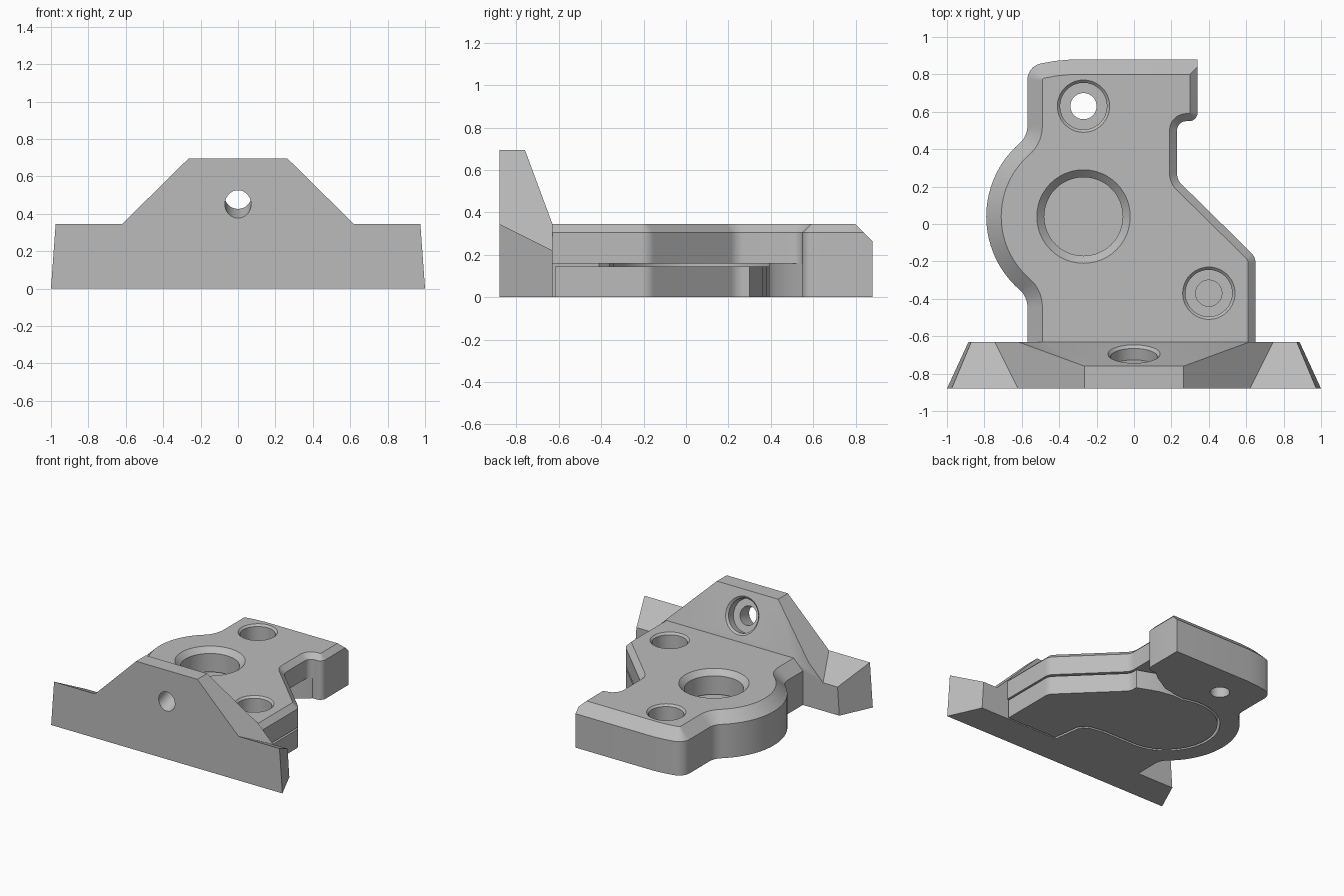
import bpy, bmesh, math
from mathutils import Vector

if "Cube" in bpy.data.objects:
    bpy.data.objects.remove(bpy.data.objects["Cube"])

grey = bpy.data.materials.new("plain_grey")
grey.diffuse_color = (0.5, 0.5, 0.5, 1)
grey.use_nodes = True
grey.node_tree.nodes["Principled BSDF"].inputs["Base Color"].default_value = grey.diffuse_color


def finish(bm, name):
    bmesh.ops.recalc_face_normals(bm, faces=bm.faces)
    me = bpy.data.meshes.new(name)
    bm.to_mesh(me)
    bm.free()
    me.materials.append(grey)
    ob = bpy.data.objects.new(name, me)
    bpy.context.collection.objects.link(ob)
    return ob


def hull(name, half):
    """Convex block from points, mirrored in x."""
    bm = bmesh.new()
    for x, y, z in half:
        bm.verts.new((x, y, z))
        bm.verts.new((-x, y, z))
    bmesh.ops.convex_hull(bm, input=bm.verts)
    bmesh.ops.dissolve_limit(bm, angle_limit=0.01, verts=bm.verts, edges=bm.edges)
    return finish(bm, name)


def loft(name, rings):
    """Closed solid through matching rings of points."""
    bm = bmesh.new()
    vs = [[bm.verts.new(p) for p in r] for r in rings]
    n = len(rings[0])
    for a, b in zip(vs, vs[1:]):
        for i in range(n):
            j = (i + 1) % n
            bm.faces.new((a[i], a[j], b[j], b[i]))
    bm.faces.new(vs[0])
    bm.faces.new(vs[-1])
    bmesh.ops.remove_doubles(bm, verts=bm.verts, dist=1e-4)
    return finish(bm, name)


def prism(name, pts, z0, z1):
    return loft(name, [[(x, y, z) for x, y in pts] for z in (z0, z1)])


def arc(cx, cy, r, a0, a1, n):
    return [(cx + r * math.cos(math.radians(a0 + (a1 - a0) * i / n)),
             cy + r * math.sin(math.radians(a0 + (a1 - a0) * i / n))) for i in range(n + 1)]


def drill(loc, axis, levels):
    """Stepped round cutter; levels are (radius, height along axis)."""
    q = Vector(axis).to_track_quat('Z', 'Y')
    return loft("drill", [[Vector(loc) + q @ Vector((x, y, h)) for x, y in arc(0, 0, r, 0, 352.5, 47)]
                          for r, h in levels])


def boolean(ob, other, op):
    m = ob.modifiers.new("b", 'BOOLEAN')
    m.operation, m.object, m.solver = op, other, 'EXACT'
    bpy.context.view_layer.objects.active = ob
    bpy.ops.object.modifier_apply(modifier="b")
    bpy.data.objects.remove(other)


def smooth(ob):
    bpy.ops.object.select_all(action='DESELECT')
    ob.select_set(True)
    bpy.context.view_layer.objects.active = ob
    bpy.ops.object.shade_smooth_by_angle(angle=math.radians(25))


TOP = 0.345
# Plate outline, clockwise: left and back edges, then right edge
left = [(-0.57, -0.75)] + arc(-0.69, -0.443, 0.12, 0, 49, 8)
left += arc(-0.27, 0.04, 0.52, 229, 131, 28)[1:-1]
left += arc(-0.69, 0.523, 0.12, -49, 0, 8)
left += arc(-0.48, 0.77, 0.09, 180, 102, 8) + [(-0.42, 0.872), (-0.33, 0.88)]
side = arc(0.295, 0.595, 0.045, 0, -90, 6) + arc(0.28, 0.50, 0.05, 90, 180, 6)
side += arc(0.31, 0.27, 0.08, 180, 225, 6) + arc(0.57, -0.21, 0.08, 45, 0, 6)
right = [(0.34, 0.88), (0.34, 0.84)] + side + [(0.65, -0.75)]
outline = left + right
nl = len(left)

# Top edge: wide chamfer on the left and back, narrow on the right, none at the front
n = len(outline)
width = [0.08] * nl + [0.04] * (n - nl - 1) + [0]
mid, top = [], []
for i, p in enumerate(outline):
    p = Vector(p)
    d0 = (p - Vector(outline[i - 1])).normalized()
    d1 = (Vector(outline[(i + 1) % n]) - p).normalized()
    w0, w1 = width[i - 1], width[i]
    n0, n1 = Vector((d0.y, -d0.x)), Vector((d1.y, -d1.x))
    det = n0.x * n1.y - n0.y * n1.x
    if abs(det) < 1e-3:
        q = p + n0 * w0
    else:
        q = p + Vector((w0 * n1.y - w1 * n0.y, w1 * n0.x - w0 * n1.x)) / det
    if i == nl + 1:
        q = Vector((0.30, 0.80))
    mid.append((p.x, p.y, TOP - max(w0, w1)))
    top.append((q.x, q.y, TOP))
body = loft("bracket_body", [[(x, y, 0) for x, y in outline], mid, top])

# Front wall: low wide base plus raised centre with sloping back
base = hull("front_base", [(1, -0.88, 0), (0.975, -0.88, TOP), (0.885, -0.63, 0), (0.87, -0.63, 0.22)])
raised = hull("front_raised", [(0.62, -0.88, 0), (0.62, -0.88, TOP), (0.265, -0.88, 0.695),
                               (0.265, -0.76, 0.695), (0.62, -0.63, TOP), (0.745, -0.63, 0.22),
                               (0.745, -0.63, 0)])
boolean(base, raised, 'UNION')
boolean(body, base, 'UNION')

# Underside pocket, open to the right
C = (-0.27, 0.04)
pocket = [(0.9, 0.55), (0.26, 0.55), (0.2, 0.5), (0.06, 0.42), (-0.06, 0.40)]
pocket += arc(*C, 0.38, 68, 270, 36)
pocket += [(0.0, -0.34), (0.12, -0.36), (0.17, -0.41), (0.2, -0.63), (0.9, -0.63)]
boolean(body, prism("pocket_cut", pocket, -0.1, 0.16), 'DIFFERENCE')

# Bearing opening and screw holes
screw = [(0.155, 0.015), (0.125, -0.015), (0.125, -0.13), (0.07, -0.1301), (0.07, -0.5)]
boolean(body, drill((*C, TOP), (0, 0, 1), [(0.27, 0.02), (0.21, -0.04), (0.21, -0.25)]), 'DIFFERENCE')
for x, y in ((-0.27, 0.63), (0.40, -0.37)):
    boolean(body, drill((x, y, TOP), (0, 0, 1), screw), 'DIFFERENCE')
wall_screw = [(r, h if h > -0.1 or h < -0.4 else h + 0.05) for r, h in screw]
boolean(body, drill((0, -0.695, 0.52), (0, 0.35, 0.13), wall_screw), 'DIFFERENCE')
smooth(body)

# Loose cover plate filling the pocket with a thin gap
cover = arc(*C, 0.362, 270, 68, 36) + [(-0.05, 0.38), (0.07, 0.36), (0.20, 0.31), (0.23, 0.30)]
cover += [p for p in side if p[1] < 0.29]
cover += [(0.65, -0.618), (0.217, -0.618), (0.187, -0.40), (0.128, -0.342), (0.0, -0.322)]
smooth(prism("cover_plate", cover, 0.0, 0.145))
